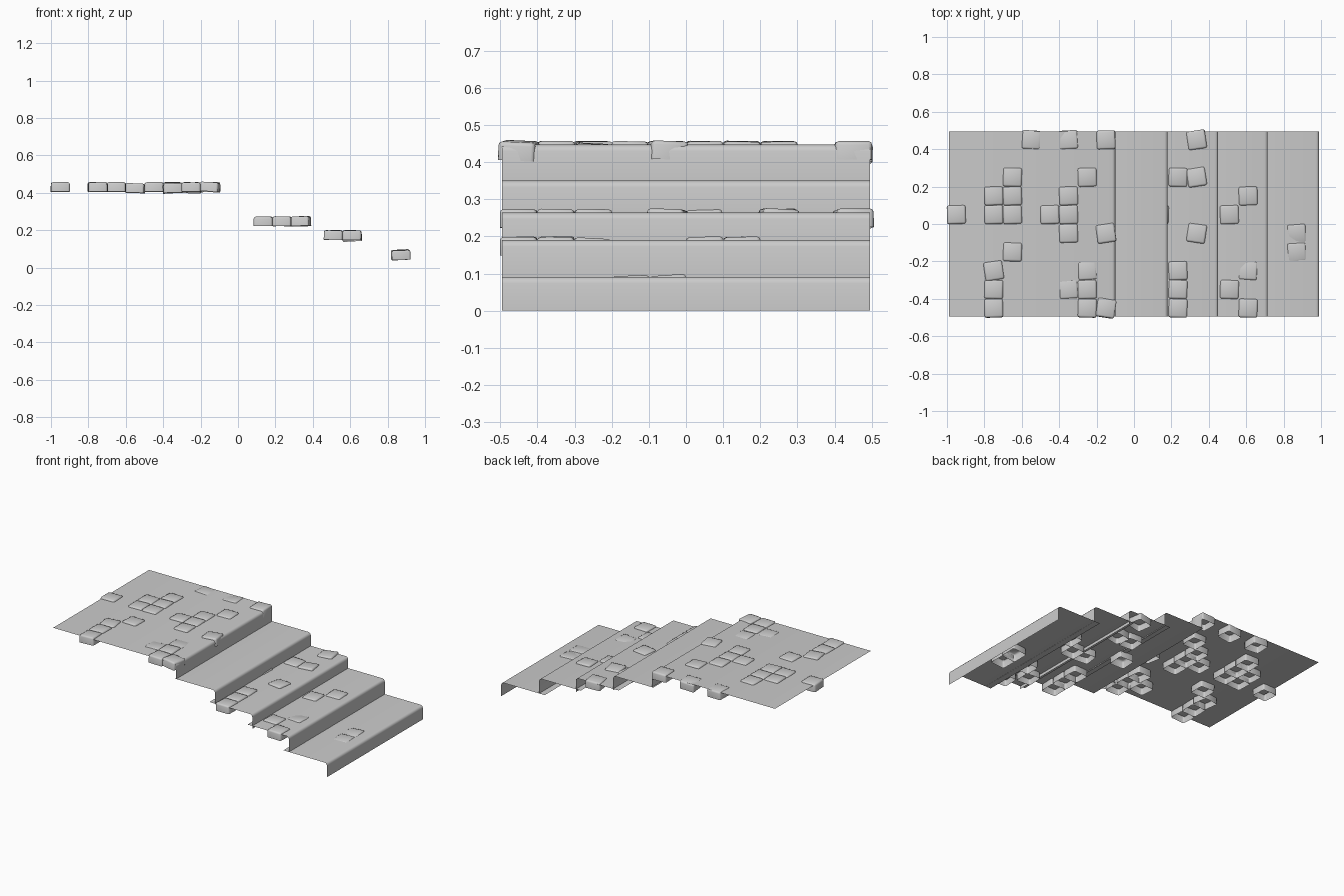
import bpy, bmesh, math, random
from mathutils import Matrix, Vector

random.seed(4)
if "Cube" in bpy.data.objects:
    bpy.data.objects.remove(bpy.data.objects["Cube"])

stone_grey = bpy.data.materials.new("stone_grey")
stone_grey.use_nodes = True
colour = (0.6, 0.6, 0.6, 1)
stone_grey.diffuse_color = colour
stone_grey.node_tree.nodes["Principled BSDF"].inputs["Base Color"].default_value = colour


def finish(bm, name, angle):
    mesh = bpy.data.meshes.new(name)
    bm.to_mesh(mesh)
    bm.free()
    mesh.materials.append(stone_grey)
    obj = bpy.data.objects.new(name, mesh)
    bpy.context.collection.objects.link(obj)
    bpy.ops.object.select_all(action="DESELECT")
    obj.select_set(True)
    bpy.context.view_layer.objects.active = obj
    bpy.ops.object.shade_smooth_by_angle(angle=math.radians(angle))
    return obj


# Thin step sheet: flat tread, rounded nose and riser
def add_step(name, back, front, top, drop, nose=0.017):
    bm = bmesh.new()
    profile = [(back, top)]
    for i in range(4):
        a = math.pi / 2 * (1 - i / 3)
        profile.append((front - nose + nose * math.cos(a), top - nose + nose * math.sin(a)))
    profile.append((front, top - drop))
    rows = [[bm.verts.new((x, y, z)) for x, z in profile] for y in (-0.495, 0.495)]
    for i in range(len(profile) - 1):
        bm.faces.new((rows[0][i], rows[0][i + 1], rows[1][i + 1], rows[1][i]))
    finish(bm, name, 40)


# Paving stone: rounded shell, open underneath
def add_stone(name, x, y, top, kind):
    bm = bmesh.new()
    bmesh.ops.create_cube(bm, size=1)
    bmesh.ops.scale(bm, vec=(0.1, 0.1, 0.05), verts=bm.verts)
    bottom = [f for f in bm.faces if f.normal.z < -0.5]
    bmesh.ops.delete(bm, geom=bottom, context="FACES")
    rounded = [e for e in bm.edges if not e.is_boundary]
    bmesh.ops.bevel(bm, geom=rounded, offset=0.01, segments=2, affect="EDGES", profile=0.5)
    tilt = {"#": 0.03, "/": 0.06, "o": 0.07}[kind]
    turn = {"#": 0.03, "/": 0.15, "o": 0.06}[kind]
    lift = -0.022 if kind == "o" else -0.016
    spin = (Matrix.Rotation(turn * random.choice((-1, 1)), 4, "Z")
            @ Matrix.Rotation(random.uniform(-tilt, tilt), 4, "X")
            @ Matrix.Rotation(random.uniform(-tilt, tilt), 4, "Y"))
    bmesh.ops.transform(bm, matrix=Matrix.Translation(Vector((x, y, top + lift))) @ spin, verts=bm.verts)
    finish(bm, name, 60)


# Stone layouts, one row per strip from back to front
# "#" level, "/" turned, "o" sunken
landing_plan = """
....o.o.#
.........
...#...#.
..##..#..
#.##.##..
......#./
...#.....
../....o.
..#...o#.
..#....#/
"""
middle_plan = "../ ... .#/ ... #.. ../ ... .#. .#. .#."
lower_plan = ".. .. .. .# #. .. .. .o #. .#"
bottom_plan = ". . . . . o o . . ."

# name, back edge, nose, height, riser drop, first stone x, plan
steps = [
    ("landing", -0.99, -0.1, 0.447, 0.097, -0.95, landing_plan),
    ("upper_step", -0.11, 0.18, 0.35, 0.093, 0, ""),
    ("middle_step", 0.14, 0.45, 0.264, 0.093, 0.135, middle_plan),
    ("lower_step", 0.415, 0.715, 0.19, 0.1, 0.51, lower_plan),
    ("bottom_step", 0.675, 0.99, 0.091, 0.091, 0.87, bottom_plan),
]
for name, back, front, top, drop, first_x, plan in steps:
    add_step(name, back, front, top, drop)
    count = 0
    for r, row in enumerate(plan.split()):
        for c, kind in enumerate(row):
            if kind != ".":
                count += 1
                add_stone(f"{name}_stone_{count}", first_x + 0.1 * c, 0.45 - 0.1 * r, top, kind)
